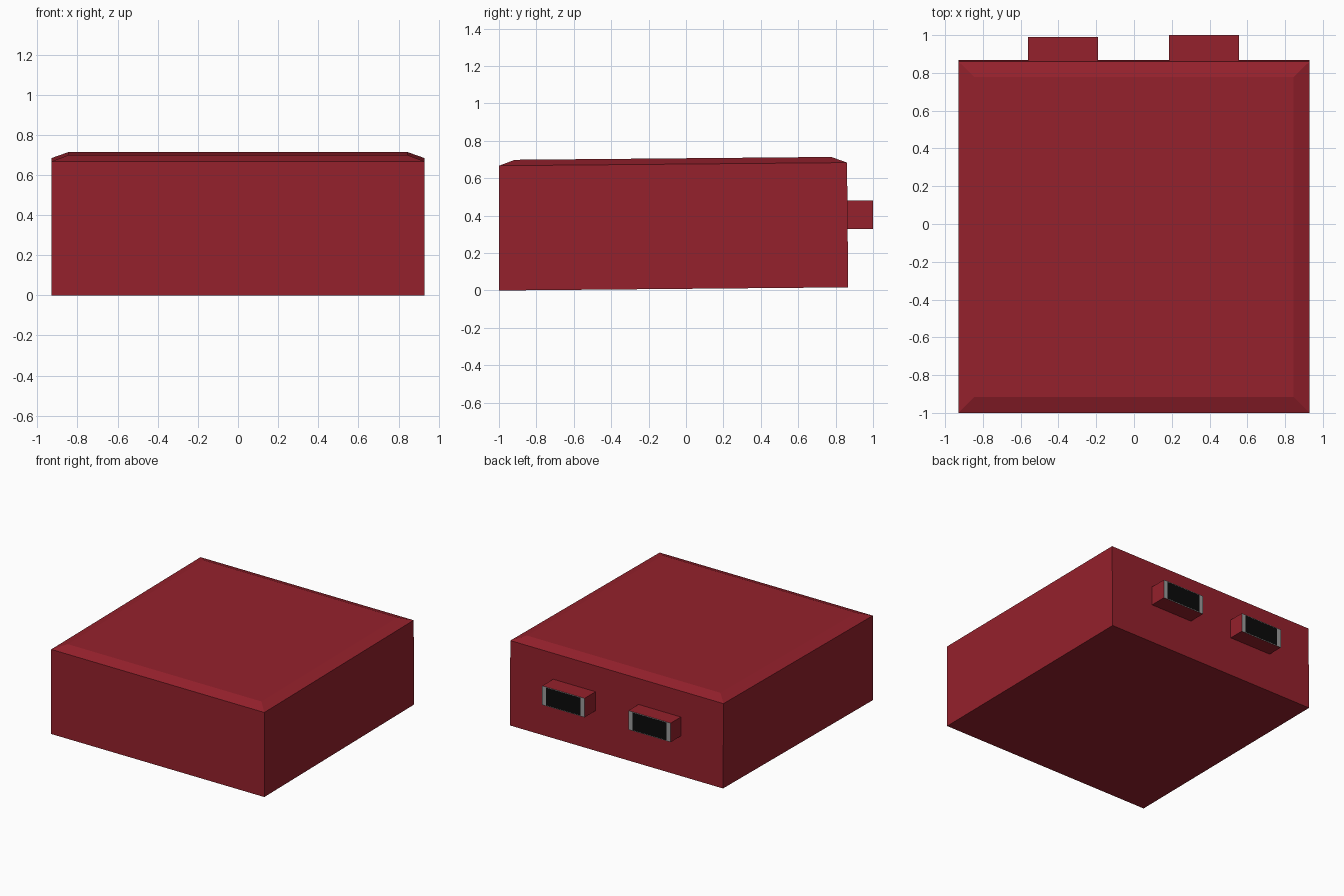
import bpy
import bmesh

if "Cube" in bpy.data.objects:
    bpy.data.objects.remove(bpy.data.objects["Cube"])


def material(name, color):
    m = bpy.data.materials.new(name)
    m.diffuse_color = color
    m.use_nodes = True
    m.node_tree.nodes["Principled BSDF"].inputs["Base Color"].default_value = m.diffuse_color
    return m


RED = material("red_paint", (0.30, 0.015, 0.025, 1))
GREY = material("grey_metal", (0.33, 0.33, 0.33, 1))
BLACK = material("black_socket", (0.003, 0.003, 0.003, 1))


def finish(bm, name, mats):
    bmesh.ops.recalc_face_normals(bm, faces=bm.faces)
    mesh = bpy.data.meshes.new(name)
    bm.to_mesh(mesh)
    bm.free()
    for m in mats:
        mesh.materials.append(m)
    obj = bpy.data.objects.new(name, mesh)
    bpy.context.collection.objects.link(obj)
    return obj


# Body: stacked rectangles with a shallow bevelled lid, tilted very slightly
def make_body():
    bm = bmesh.new()
    rings = []
    # half width, front y, back y, height
    for hx, y0, y1, z in ((0.93, -1.0, 0.867, 0.0),
                          (0.93, -1.0, 0.861, 0.667),
                          (0.845, -0.915, 0.777, 0.698)):
        corners = ((-hx, y0), (hx, y0), (hx, y1), (-hx, y1))
        rings.append([bm.verts.new((x, y, z + 0.009 * (y + 1))) for x, y in corners])
    bm.faces.new(rings[0])
    bm.faces.new(rings[-1])
    for a, b in zip(rings, rings[1:]):
        for i in range(4):
            j = (i + 1) % 4
            bm.faces.new((a[i], a[j], b[j], b[i]))
    finish(bm, "body", [RED])


# Connector: red box whose rear face is a grey frame around a black socket
def make_connector(name, cx, y_end):
    hx, y0, z0, z1 = 0.185, 0.855, 0.33, 0.48
    bm = bmesh.new()
    bmesh.ops.create_cube(bm, size=1)
    for v in bm.verts:
        v.co = (cx + 2 * hx * v.co.x,
                y_end if v.co.y > 0 else y0,
                z1 if v.co.z > 0 else z0)
    bm.normal_update()
    end = next(f for f in bm.faces if f.normal.y > 0.9)
    frame = bmesh.ops.inset_individual(bm, faces=[end], thickness=0.02)["faces"]
    for f in frame:
        f.material_index = 1
    end.material_index = 2
    zc = (z0 + z1) / 2
    for v in end.verts:
        v.co.x = cx + (hx - 0.035 if v.co.x > cx else 0.035 - hx)
        v.co.z = z1 - 0.005 if v.co.z > zc else z0 + 0.005
    finish(bm, name, [RED, GREY, BLACK])


make_body()
make_connector("left_connector", -0.375, 0.99)
make_connector("right_connector", 0.37, 1.0)
